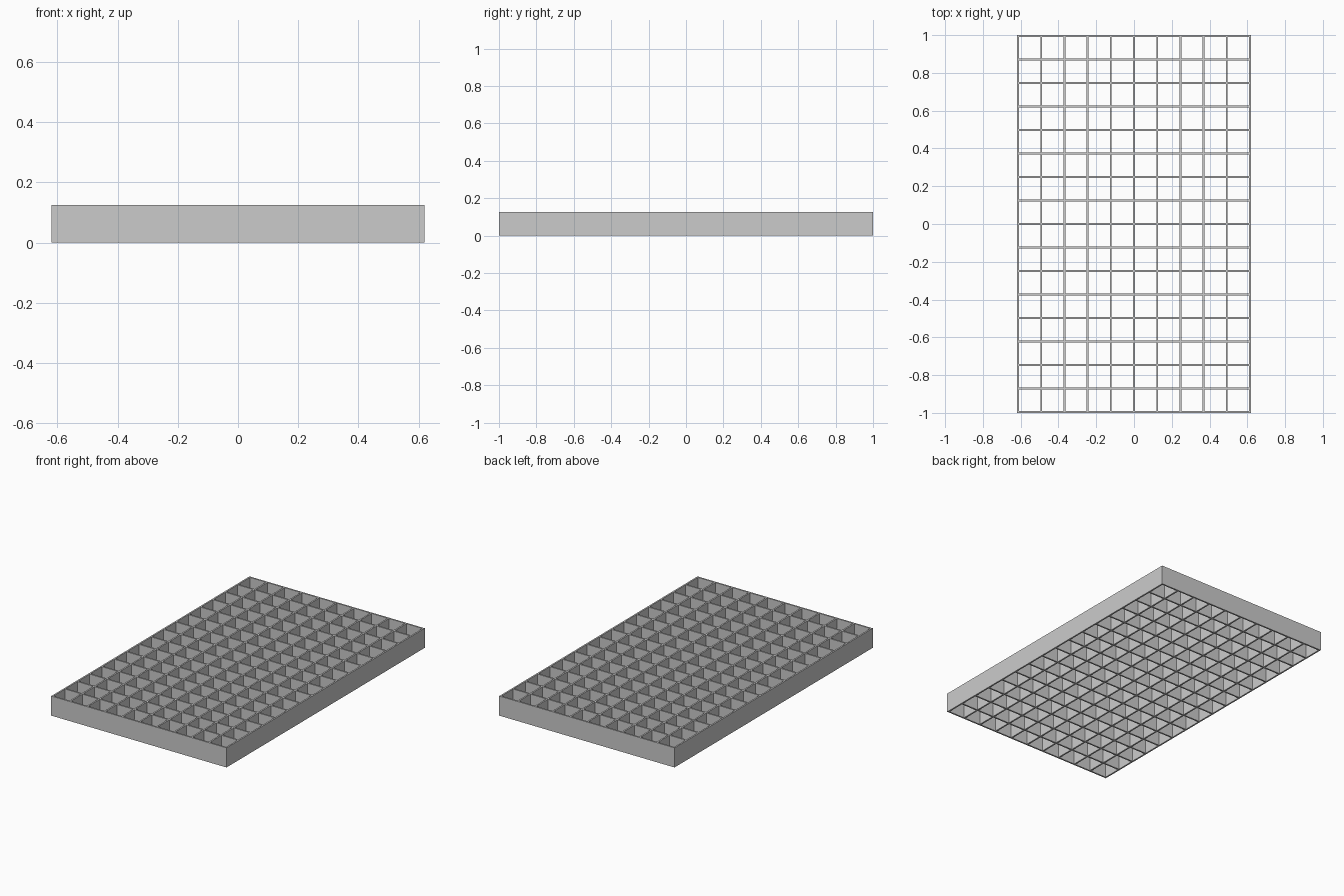
import bpy
import bmesh

WIDTH, LENGTH, HEIGHT = 1.238, 2.0, 0.125
COLUMNS, ROWS = 10, 16
WALL = 0.01

cube = bpy.data.objects.get("Cube")
if cube:
    bpy.data.objects.remove(cube, do_unlink=True)

# Plain grey
grey = bpy.data.materials.new("light_grey")
grey.use_nodes = True
grey.diffuse_color = (0.6, 0.6, 0.6, 1)
grey.node_tree.nodes["Principled BSDF"].inputs["Base Color"].default_value = (0.6, 0.6, 0.6, 1)


def wall_edges(size, cells):
    """Both edges of every wall across one direction."""
    pitch = (size - WALL) / cells
    starts = [-size / 2 + i * pitch for i in range(cells + 1)]
    return [v for s in starts for v in (s, s + WALL)]


# Flat lattice: odd-odd patches are the open cells
xs, ys = wall_edges(WIDTH, COLUMNS), wall_edges(LENGTH, ROWS)
bm = bmesh.new()
points = [[bm.verts.new((x, y, 0)) for y in ys] for x in xs]
for i in range(len(xs) - 1):
    for j in range(len(ys) - 1):
        if i % 2 and j % 2:
            continue
        bm.faces.new((points[i][j], points[i + 1][j],
                      points[i + 1][j + 1], points[i][j + 1]))

# Raise the lattice into walls
raised = bmesh.ops.extrude_face_region(bm, geom=bm.faces[:], use_keep_orig=True)
top = [g for g in raised["geom"] if isinstance(g, bmesh.types.BMVert)]
bmesh.ops.translate(bm, verts=top, vec=(0, 0, HEIGHT))
bmesh.ops.recalc_face_normals(bm, faces=bm.faces[:])

mesh = bpy.data.meshes.new("grating")
bm.to_mesh(mesh)
bm.free()
mesh.materials.append(grey)
bpy.context.collection.objects.link(bpy.data.objects.new("grating", mesh))
